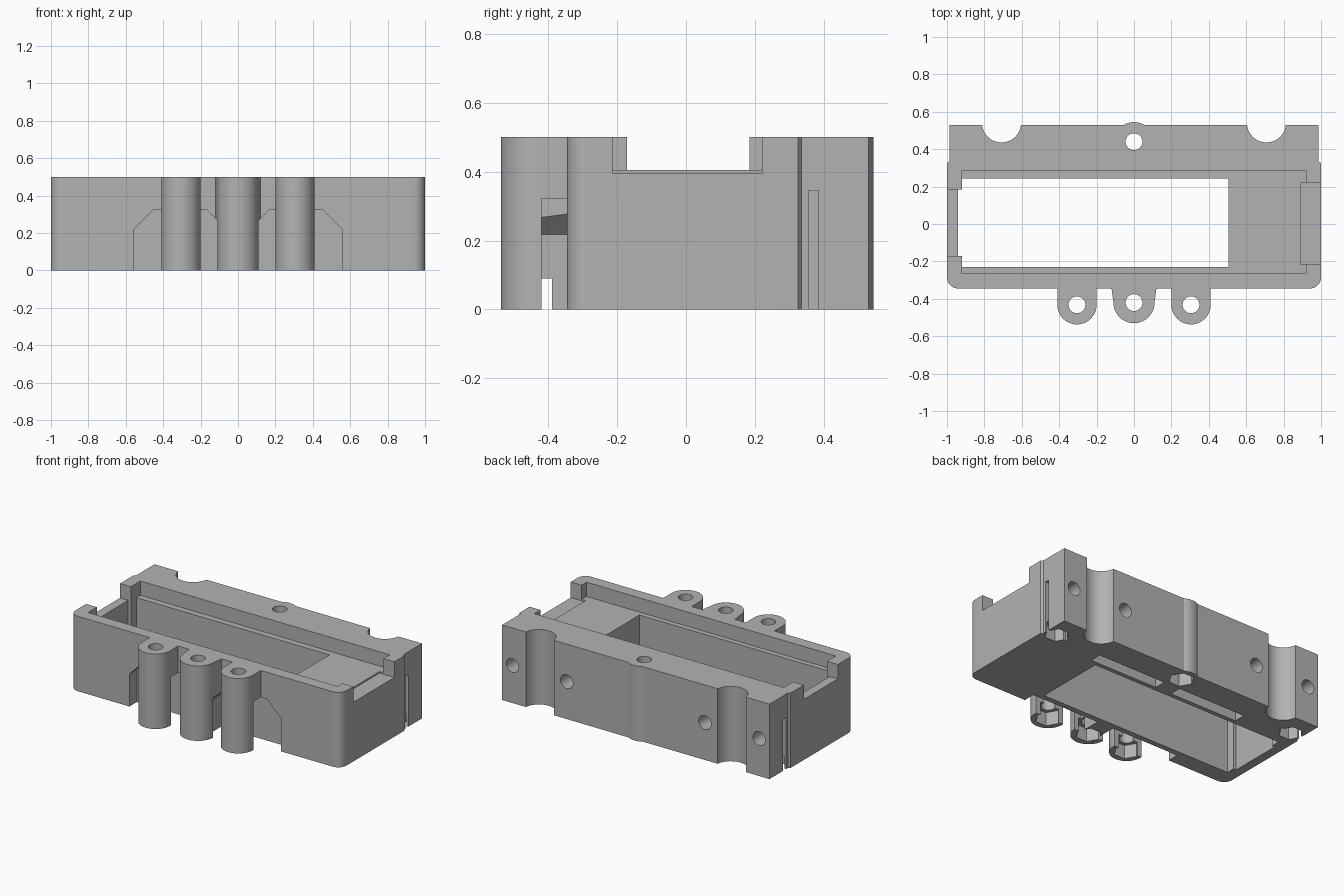
import bpy, bmesh, math
from mathutils import Vector

if "Cube" in bpy.data.objects:
    bpy.data.objects.remove(bpy.data.objects["Cube"], do_unlink=True)

HEIGHT = 0.5
BACK = 0.53
FRONT = -0.345


def arc(cx, cy, r, start, end, n=16):
    angles = [math.radians(start + (end - start) * i / n) for i in range(n + 1)]
    return [(cx + r * math.cos(a), cy + r * math.sin(a)) for a in angles]


def prism(name, points, lo, hi, axis="z"):
    """Extrude a flat profile along z, or an (x, z) profile along y."""
    place = (lambda p, d: Vector((p[0], p[1], d))) if axis == "z" else \
            (lambda p, d: Vector((p[0], d, p[1])))
    bm = bmesh.new()
    base = bm.faces.new([bm.verts.new(place(p, lo)) for p in points])
    ext = bmesh.ops.extrude_face_region(bm, geom=[base])
    verts = [v for v in ext["geom"] if isinstance(v, bmesh.types.BMVert)]
    bmesh.ops.translate(bm, verts=verts, vec=place((0, 0), hi - lo))
    bmesh.ops.recalc_face_normals(bm, faces=bm.faces)
    mesh = bpy.data.meshes.new(name)
    bm.to_mesh(mesh)
    bm.free()
    obj = bpy.data.objects.new(name, mesh)
    bpy.context.collection.objects.link(obj)
    return obj


def rect(x0, x1, y0, y1):
    return [(x0, y0), (x1, y0), (x1, y1), (x0, y1)]


def circle(x, y, r, n=32):
    return arc(x, y, r, 0, 360, n)[:-1]


def cut(points, lo, hi, axis="z"):
    cutter = prism("cutter", points, lo, hi, axis)
    cutter.hide_render = True
    mod = housing.modifiers.new("cut", "BOOLEAN")
    mod.operation = "DIFFERENCE"
    mod.solver = "EXACT"
    mod.object = cutter
    bpy.context.view_layer.objects.active = housing
    bpy.ops.object.modifier_apply(modifier=mod.name)
    bpy.data.objects.remove(cutter, do_unlink=True)


# Outer outline: one half with bosses, corner, notch and bump, then mirrored
half = arc(0, -0.42, 0.11, -90, 0)
half += [(0.12, FRONT), (0.2, FRONT)]
half += arc(0.305, -0.432, 0.105, 180, 360, 28)
half += [(0.41, FRONT)]
half += arc(0.94, FRONT + 0.06, 0.06, -90, 0, 10)
half += [(1, 0.325), (0.987, 0.335), (0.987, BACK)]
half += arc(0.708, 0.54, 0.104, 354, 186, 28)
half += arc(0, 0.44, 0.105, 59, 90, 6)
outline = half + [(-x, y) for x, y in reversed(half[1:-1])]
housing = prism("housing", outline, 0, HEIGHT)

# Window through the floor and the shallow recess around it
cut(rect(-0.92, 0.505, -0.23, 0.243), -0.1, 0.6)
cut(rect(-0.92, 0.92, -0.265, 0.285), 0.405, 0.6)

# Notches in both end walls
cut(rect(0.89, 1.1, -0.213, 0.22), 0.395, 0.6)
cut(rect(-1.1, -0.93, -0.172, 0.185), 0.404, 0.6)
cut(rect(-0.94, -0.9, -0.172, 0.185), -0.1, 0.6)

# Vertical screw holes with hexagonal nut pockets underneath
for x, y in [(0, -0.42), (0.305, -0.432), (-0.305, -0.432), (0, 0.44)]:
    cut(circle(x, y, 0.045), -0.1, 0.6)
    cut(circle(x, y, 0.078, 6), -0.1, 0.09)

for side in (1, -1):
    # Chamfered pockets open at the bottom, in front and behind the window
    pocket = [(0.06, -0.1), (0.56, -0.1), (0.56, 0.217),
              (0.455, 0.322), (0.165, 0.322), (0.06, 0.217)]
    pocket = [(x * side, z) for x, z in pocket]
    cut(pocket, -0.42, -0.267, "y")
    cut(pocket, 0.272, 0.35, "y")

    # Nut slots in the end blocks
    cut(rect(*sorted((0.83 * side, 1.1 * side)), 0.355, 0.385), -0.1, 0.345)
    cut(circle(0.91 * side, 0.37, 0.074, 6), -0.1, 0.08)

    # Horizontal screw holes in the back
    cut(circle(0.91 * side, 0.25, 0.046), 0.33, 0.6, "y")
    cut(circle(0.51 * side, 0.25, 0.046), 0.31, 0.6, "y")

# Plain grey material
grey = bpy.data.materials.new("grey plastic")
grey.use_nodes = True
colour = (0.45, 0.45, 0.45, 1)
grey.diffuse_color = colour
grey.node_tree.nodes["Principled BSDF"].inputs["Base Color"].default_value = colour
housing.data.materials.clear()
housing.data.materials.append(grey)
for face in housing.data.polygons:
    face.material_index = 0

bpy.ops.object.select_all(action="DESELECT")
housing.select_set(True)
bpy.context.view_layer.objects.active = housing
bpy.ops.object.shade_smooth_by_angle(angle=math.radians(25))
